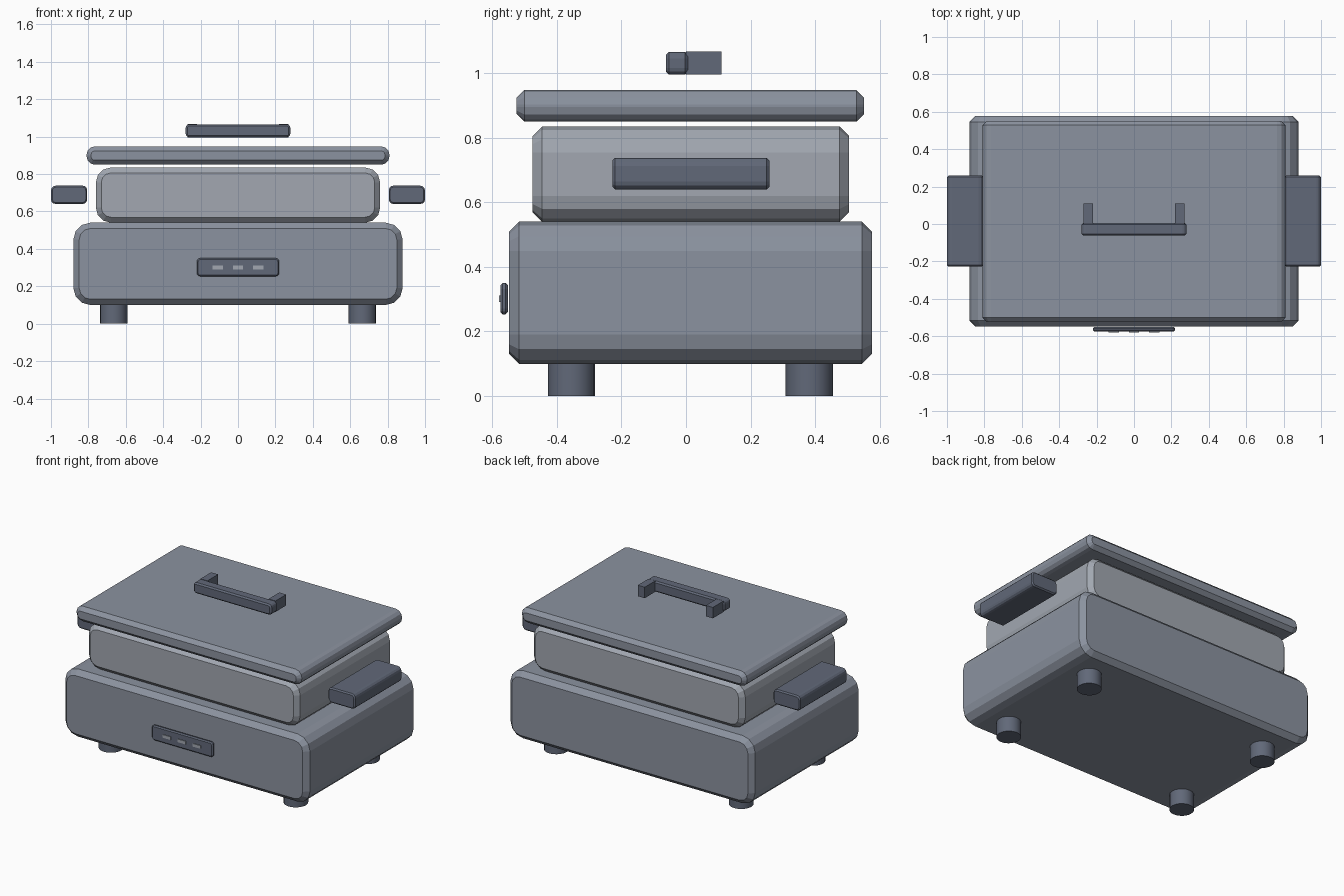
import bpy, bmesh, math

if "Cube" in bpy.data.objects:
    bpy.data.objects.remove(bpy.data.objects["Cube"])


def material(name, rgb):
    m = bpy.data.materials.new(name)
    m.diffuse_color = (*rgb, 1)
    m.use_nodes = True
    m.node_tree.nodes["Principled BSDF"].inputs["Base Color"].default_value = m.diffuse_color
    return m


BODY = material("body_grey", (0.26, 0.29, 0.35))
PAN = material("pan_grey", (0.36, 0.39, 0.44))
DARK = material("dark_grey", (0.12, 0.14, 0.19))


def finish(bm, name, mat):
    bmesh.ops.recalc_face_normals(bm, faces=bm.faces)
    me = bpy.data.meshes.new(name)
    bm.to_mesh(me)
    bm.free()
    me.materials.append(mat)
    ob = bpy.data.objects.new(name, me)
    bpy.context.collection.objects.link(ob)
    return ob


def outline(x0, x1, z0, z1, r, steps=3):
    """Rounded rectangle in the xz plane."""
    corners = [(x1 - r, z1 - r), (x0 + r, z1 - r), (x0 + r, z0 + r), (x1 - r, z0 + r)]
    pts = []
    for k, (cx, cz) in enumerate(corners):
        for i in range(steps + 1):
            a = math.pi / 2 * (k + i / steps)
            pts.append((cx + r * math.cos(a), cz + r * math.sin(a)))
    return pts


def slab(name, x, y, z, r, c, mat):
    """Rounded rectangle extruded along y, with chamfered front and back rims."""
    bm = bmesh.new()
    rings = []
    for yy, d in ((y[0], c), (y[0] + c, 0), (y[1] - c, 0), (y[1], c)):
        pts = outline(x[0] + d, x[1] - d, z[0] + d, z[1] - d, r - d)
        rings.append([bm.verts.new((px, yy, pz)) for px, pz in pts])
    n = len(rings[0])
    for a, b in zip(rings, rings[1:]):
        for i in range(n):
            j = (i + 1) % n
            bm.faces.new((a[i], a[j], b[j], b[i]))
    bm.faces.new(rings[0])
    bm.faces.new(rings[-1])
    return finish(bm, name, mat)


def box(name, x, y, z, mat):
    bm = bmesh.new()
    bmesh.ops.create_cube(bm, size=1)
    for v in bm.verts:
        v.co = [s[0] if c < 0 else s[1] for c, s in zip(v.co, (x, y, z))]
    return finish(bm, name, mat)


# Stacked body, pan and lid
slab("base", (-0.88, 0.88), (-0.548, 0.577), (0.10, 0.54), 0.09, 0.031, BODY)
slab("pan", (-0.76, 0.76), (-0.475, 0.505), (0.54, 0.835), 0.08, 0.029, PAN)
slab("lid", (-0.81, 0.81), (-0.525, 0.552), (0.85, 0.948), 0.045, 0.024, BODY)

# Lid handle: grip bar in front of two posts
slab("lid_grip", (-0.28, 0.28), (-0.062, 0.006), (0.996, 1.066), 0.02, 0.009, DARK)
for s in (-1, 1):
    cx = s * 0.245
    box("lid_handle_post", (cx - 0.025, cx + 0.025), (0.0, 0.11), (0.996, 1.067), DARK)

# Side handles
for s in (-1, 1):
    cx = s * 0.903
    slab("side_handle", (cx - 0.097, cx + 0.097), (-0.228, 0.258), (0.64, 0.738), 0.025, 0.008, DARK)

# Control panel with three buttons
slab("control_panel", (-0.22, 0.22), (-0.575, -0.552), (0.253, 0.35), 0.018, 0.007, DARK)
for i in (-1, 0, 1):
    cx = i * 0.108
    box("panel_button", (cx - 0.028, cx + 0.028), (-0.58, -0.57), (0.291, 0.311), PAN)

# Feet
for x in (-0.665, 0.665):
    for y in (-0.355, 0.382):
        bpy.ops.mesh.primitive_cylinder_add(vertices=20, radius=0.073, depth=0.105, location=(x, y, 0.0525))
        foot = bpy.context.object
        foot.name = "foot"
        foot.data.materials.append(DARK)
        bpy.ops.object.shade_smooth_by_angle()
